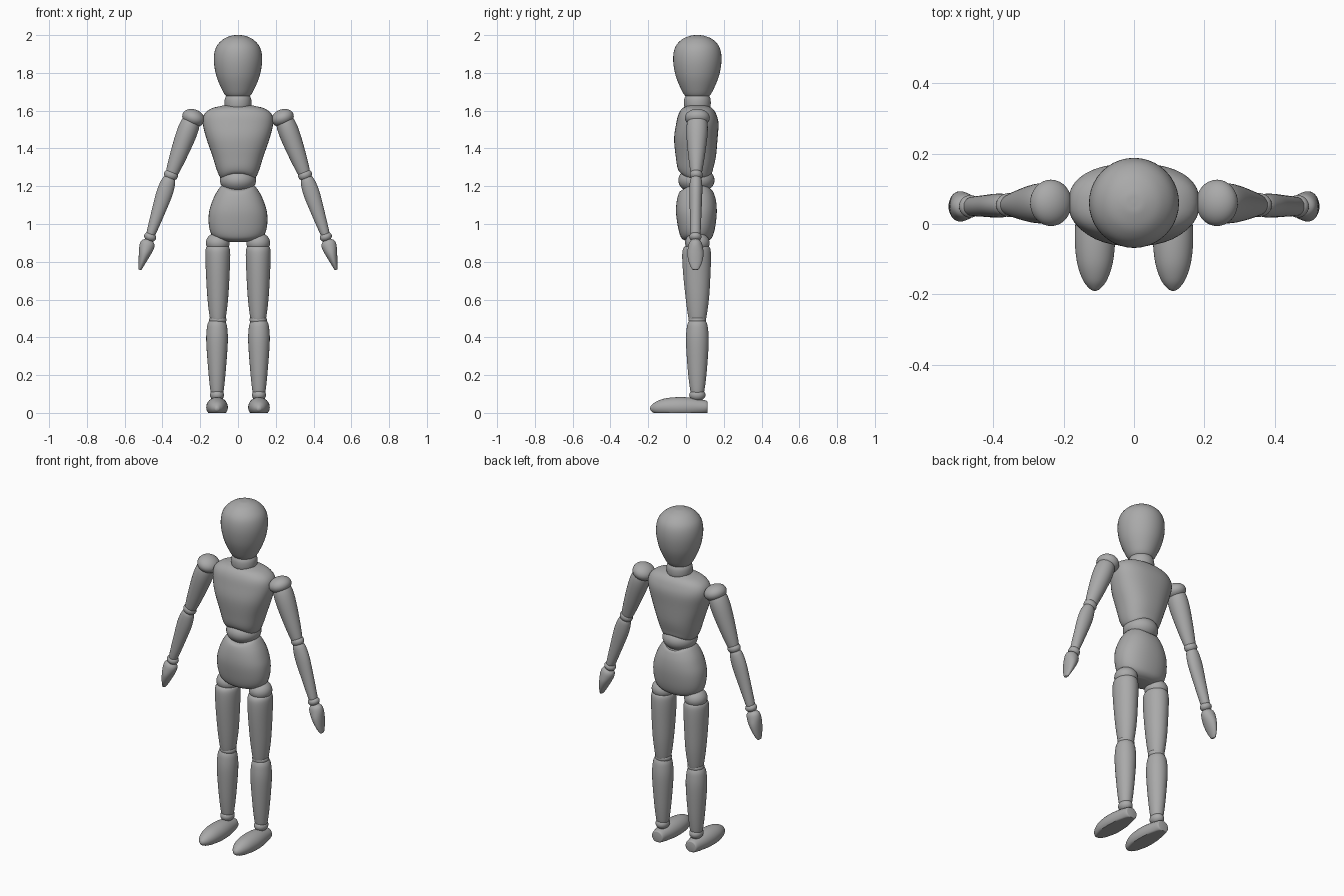
import bpy
import bmesh
from math import sin, cos, pi, copysign
from mathutils import Vector, Matrix

if "Cube" in bpy.data.objects:
    bpy.data.objects.remove(bpy.data.objects["Cube"])

grey = bpy.data.materials.new("mid grey")
grey.use_nodes = True
grey.diffuse_color = (0.4, 0.4, 0.4, 1)
grey.node_tree.nodes["Principled BSDF"].inputs["Base Color"].default_value = grey.diffuse_color

SIDES = 40
STEPS = 5
DEPTH = 0.06          # y of the body's centre line
UP = Vector((0, 0, 1))
BACK = Vector((0, 1, 0))


def finish(name, bm):
    bmesh.ops.recalc_face_normals(bm, faces=bm.faces)
    mesh = bpy.data.meshes.new(name)
    bm.to_mesh(mesh)
    bm.free()
    mesh.materials.append(grey)
    obj = bpy.data.objects.new(name, mesh)
    bpy.context.collection.objects.link(obj)
    bpy.ops.object.select_all(action='DESELECT')
    obj.select_set(True)
    bpy.context.view_layer.objects.active = obj
    bpy.ops.object.shade_smooth_by_angle(angle=pi / 4)
    return obj


def smooth_rows(rows):
    """Run a smooth spline through the section rows."""
    rows = [Vector(r) for r in rows]
    padded = [2 * rows[0] - rows[1]] + rows + [2 * rows[-1] - rows[-2]]
    result = []
    for a, b, c, d in zip(padded, padded[1:], padded[2:], padded[3:]):
        for i in range(STEPS):
            t = i / STEPS
            result.append(b + ((c - a) * t + (2 * a - 5 * b + 4 * c - d) * t ** 2
                               + (3 * b - a - 3 * c + d) * t ** 3) / 2)
    return result + [rows[-1]]


def loft(name, start, end, rows, side_axis=BACK, power=2.0, saddle=None):
    """Rows are (distance 0-1, half width, half depth, depth shift)."""
    start, end = Vector(start), Vector(end)
    axis = (end - start).normalized()
    across = side_axis.cross(axis)
    bm = bmesh.new()
    rings = []
    for t, rx, ry, shift in smooth_rows(rows):
        ring = []
        for i in range(SIDES):
            a = 2 * pi * i / SIDES
            x, y = (copysign(abs(f) ** (2 / power), f) for f in (cos(a), sin(a)))
            p = start.lerp(end, t) + across * rx * x + side_axis * (ry * y + shift)
            if saddle:
                p += axis * saddle(t) * cos(2 * a)
            p.z = max(p.z, 0)
            ring.append(bm.verts.new(p))
        rings.append(ring)
    for low, high in zip(rings, rings[1:]):
        for i in range(SIDES):
            j = (i + 1) % SIDES
            bm.faces.new((low[i], low[j], high[j], high[i]))
    bm.faces.new(rings[0])
    bm.faces.new(rings[-1])
    return finish(name, bm)


def ball(name, centre, radii, tilt=0):
    bm = bmesh.new()
    place = (Matrix.Translation(centre) @ Matrix.Rotation(tilt, 4, 'Y')
             @ Matrix.Diagonal((*radii, 1)))
    bmesh.ops.create_uvsphere(bm, u_segments=32, v_segments=20, radius=1, matrix=place)
    return finish(name, bm)


def upright(name, low, high, rows, x=0, **options):
    return loft(name, (x, DEPTH, low), (x, DEPTH, high), rows, **options)


# Head, neck, waist
upright("head", 1.67, 2.0, [
    (0, .04, .04, 0), (.02, .062, .062, 0), (.12, .084, .084, 0), (.35, .115, .115, 0),
    (.6, .128, .128, 0), (.8, .117, .118, 0), (.93, .08, .082, 0), (.99, .035, .035, 0),
    (1, .004, .004, 0)])
upright("neck", 1.6, 1.685, [
    (0, .06, .06, 0), (.3, .07, .07, 0), (.7, .07, .07, 0), (1, .06, .06, 0)])
ball("waist", (0, .055, 1.232), (.096, .096, .07))

# Chest and pelvis, with saddle-shaped edges around the waist
upright("chest", 1.245, 1.627, [
    (0, .05, .05, 0), (.02, .085, .08, -.005), (.1, .107, .094, -.01), (.28, .132, .106, -.008),
    (.54, .167, .115, -.008), (.75, .186, .112, 0), (.88, .178, .1, 0), (.96, .14, .08, 0),
    (1, .08, .05, 0)], power=2.35, saddle=lambda t: -.016 * max(0, 1 - 3 * t))
upright("pelvis", .905, 1.195, [
    (0, .05, .04, 0), (.04, .1, .07, -.004), (.12, .137, .087, -.004), (.3, .154, .1, -.004),
    (.55, .153, .108, -.005), (.78, .13, .103, -.005), (.95, .097, .09, -.005),
    (1, .075, .075, 0)], power=2.25, saddle=lambda t: .014 * max(0, 3 * t - 2))

for side, s in (("left", 1), ("right", -1)):
    # Legs
    hip = .107 * s
    ball(side + "_hip", (hip, DEPTH, .9), (.063, .065, .055))
    upright(side + "_thigh", .49, .885, [
        (0, .034, .04, 0), (.03, .042, .047, 0), (.3, .055, .062, 0), (.65, .063, .073, -.003),
        (.88, .066, .076, -.004), (.97, .062, .07, -.003), (1, .05, .055, 0)], x=hip)
    ball(side + "_knee", (hip, DEPTH, .492), (.046, .046, .03))
    shin = .111 * s
    upright(side + "_shin", .105, .488, [
        (0, .028, .03, 0), (.03, .035, .037, 0), (.3, .046, .05, 0), (.7, .057, .06, 0),
        (.9, .054, .056, 0), (.98, .046, .048, 0), (1, .038, .04, 0)], x=shin)
    ball(side + "_ankle", (shin, DEPTH, .095), (.037, .043, .033))
    loft(side + "_foot", (shin, .115, .03), (shin, -.19, .03), [
        (0, .025, .022, 0), (.02, .037, .034, 0), (.15, .046, .043, 0), (.35, .055, .052, 0),
        (.55, .057, .053, 0), (.75, .05, .046, 0), (.9, .034, .032, -.003),
        (.98, .015, .015, -.006), (1, .003, .004, -.007)], side_axis=UP)

    # Arms
    tilt = -.36 * s
    ball(side + "_shoulder", (.236 * s, DEPTH, 1.562), (.061, .066, .045), tilt)
    loft(side + "_upper_arm", (.352 * s, .054, 1.265), (.24 * s, DEPTH, 1.565), [
        (0, .026, .025, 0), (.04, .034, .031, 0), (.35, .046, .045, 0), (.7, .054, .056, 0),
        (.9, .05, .054, 0), (1, .035, .04, 0)])
    ball(side + "_elbow", (.355 * s, .054, 1.26), (.038, .034, .03), tilt)
    loft(side + "_forearm", (.462 * s, .05, .945), (.36 * s, .053, 1.25), [
        (0, .02, .022, 0), (.03, .025, .027, 0), (.4, .036, .031, 0), (.72, .043, .034, 0),
        (.92, .037, .032, 0), (1, .026, .024, 0)])
    ball(side + "_wrist", (.465 * s, .05, .932), (.033, .032, .025), tilt)
    loft(side + "_hand", (.52 * s, .05, .757), (.472 * s, .05, .918), [
        (0, .003, .008, 0), (.03, .009, .018, 0), (.25, .019, .035, 0), (.52, .031, .043, 0),
        (.75, .039, .039, 0), (.9, .036, .032, 0), (1, .018, .018, 0)])
